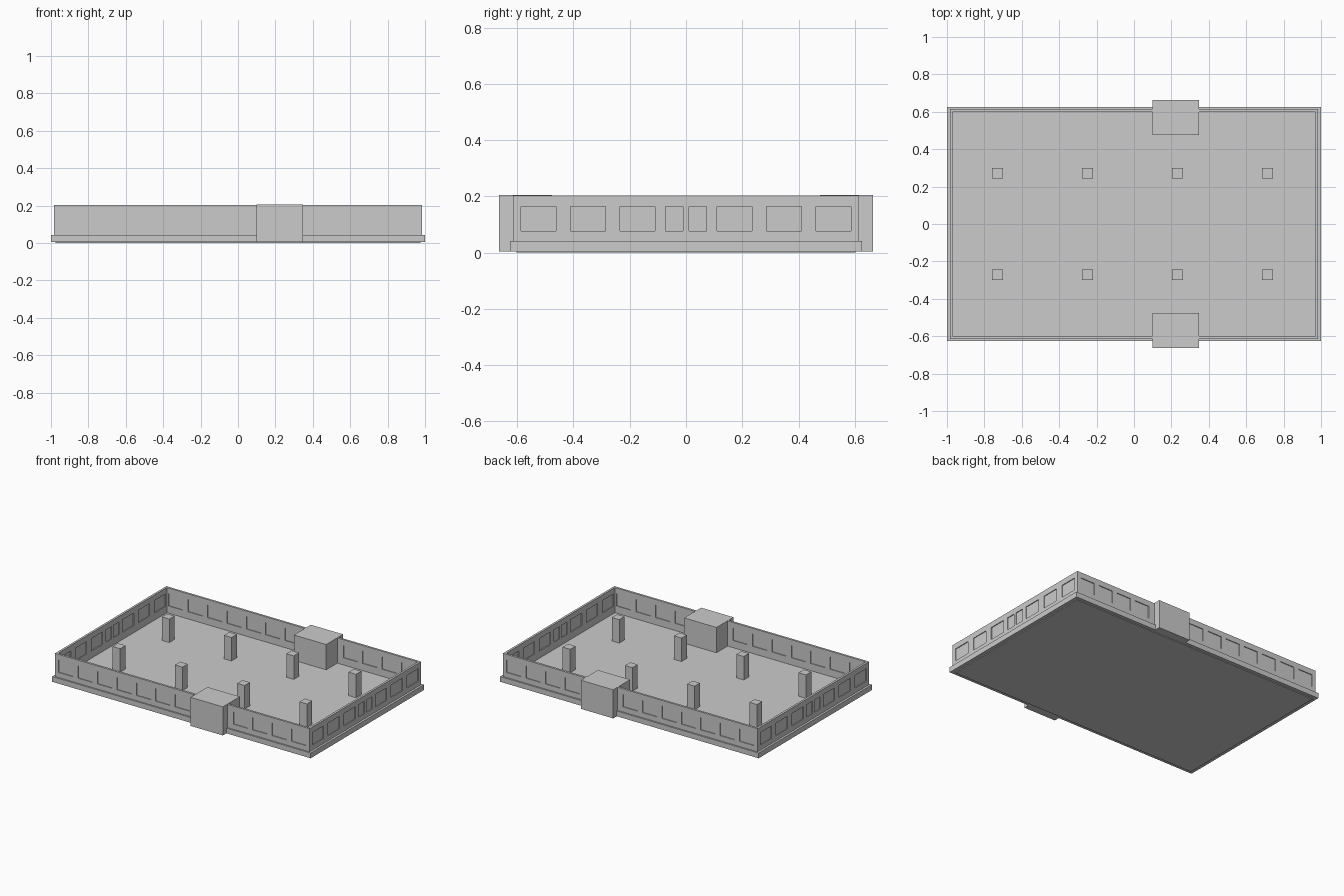
import bpy, bmesh

if "Cube" in bpy.data.objects:
    bpy.data.objects.remove(bpy.data.objects["Cube"])


def finish(name, bm):
    bmesh.ops.recalc_face_normals(bm, faces=bm.faces)
    mesh = bpy.data.meshes.new(name)
    bm.to_mesh(mesh)
    bm.free()
    ob = bpy.data.objects.new(name, mesh)
    bpy.context.collection.objects.link(ob)
    return ob


def boxes(name, spans):
    """One object made of boxes given as (x0, x1, y0, y1, z0, z1)."""
    bm = bmesh.new()
    for x0, x1, y0, y1, z0, z1 in spans:
        made = bmesh.ops.create_cube(bm, size=1)["verts"]
        for v in made:
            v.co = (x1 if v.co.x > 0 else x0,
                    y1 if v.co.y > 0 else y0,
                    z1 if v.co.z > 0 else z0)
    return finish(name, bm)


def ring(name, ox, oy, ix, iy, z0, z1):
    """Rectangular ring with outer and inner half sizes."""
    bm = bmesh.new()
    signs = [(-1, -1), (1, -1), (1, 1), (-1, 1)]
    loops = [[bm.verts.new((sx * hx, sy * hy, z)) for sx, sy in signs]
             for hx, hy, z in ((ox, oy, z0), (ox, oy, z1), (ix, iy, z1), (ix, iy, z0))]
    for a in range(4):
        p, q = loops[a], loops[(a + 1) % 4]
        for i in range(4):
            j = (i + 1) % 4
            bm.faces.new((p[i], p[j], q[j], q[i]))
    return finish(name, bm)


WX, WY = 0.985, 0.615      # outer wall half sizes
T = 0.015                  # wall thickness
BASE, TOP, FLOOR = 0.005, 0.204, 0.028
WZ0, WZ1 = 0.078, 0.165    # window sill and head

# Floor slab, plinth and perimeter wall
boxes("floor_slab", [(-0.975, 0.975, -0.602, 0.602, 0, FLOOR)])
ring("plinth", 1.0, 0.625, WX - 0.002, WY - 0.002, BASE, 0.042)
wall = ring("perimeter_wall", WX, WY, WX - T, WY - T, BASE, TOP)

# Window layout: (centre, half width); the entrances replace two long-side bays
long_side = [(-0.9 + 0.15 * i, 0.056) for i in range(13) if i not in (7, 8)]
short_side = [(s * c, w) for s in (-1, 1)
              for c, w in ((0.042, 0.031), (0.172, 0.062), (0.348, 0.062), (0.524, 0.062))]

# Openings cut through opposite walls
cutters = [
    boxes("long_window_cutter", [(c - w, c + w, -0.7, 0.7, WZ0, WZ1) for c, w in long_side]),
    boxes("short_window_cutter", [(-1.1, 1.1, c - w, c + w, WZ0, WZ1) for c, w in short_side]),
]
for cutter in cutters:
    mod = wall.modifiers.new(cutter.name, "BOOLEAN")
    mod.operation = "DIFFERENCE"
    mod.solver = "EXACT"
    mod.object = cutter
    cutter.hide_render = True
    cutter.display_type = "WIRE"

# Thin panes set in the middle of the wall thickness
panes = []
for s in (-1, 1):
    m, n = s * (WY - T / 2), s * (WX - T / 2)
    panes += [(c - w, c + w, m - 0.002, m + 0.002, WZ0, WZ1) for c, w in long_side]
    panes += [(n - 0.002, n + 0.002, c - w, c + w, WZ0, WZ1) for c, w in short_side]
boxes("window_panes", panes)

# Entrance blocks, front and back
for name, y0, y1 in (("front_entrance", -0.664, -0.477), ("back_entrance", 0.477, 0.664)):
    boxes(name, [(0.098, 0.348, y0, y1, BASE, TOP + 0.001)])

# Two rows of columns
for row, y in (("front", -0.271), ("back", 0.271)):
    for i in range(4):
        x = -0.73 + 0.4815 * i
        boxes(f"{row}_column_{i + 1}",
              [(x - 0.029, x + 0.029, y - 0.029, y + 0.029, FLOOR - 0.005, 0.192)])
